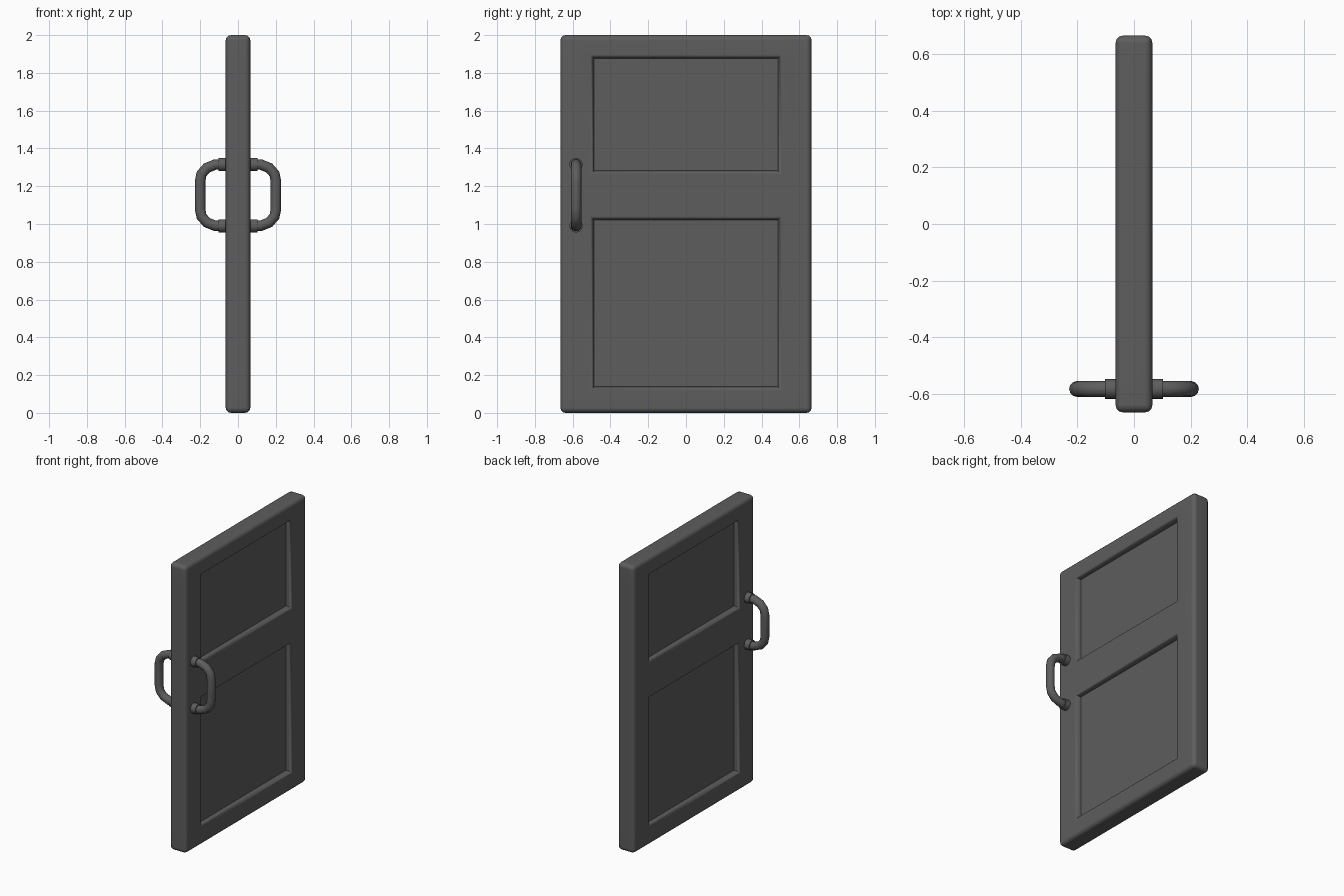
import bpy, bmesh, math

if "Cube" in bpy.data.objects:
    bpy.data.objects.remove(bpy.data.objects["Cube"])

HX, HY, H = 0.065, 0.665, 2.0
PANEL_Y = 0.505
PANELS = [(0.12, 1.04), (1.265, 1.895)]
DEPTH = 0.036
HANDLE_Y, Z_LOW, Z_HIGH = -0.582, 0.99, 1.315

dark = bpy.data.materials.new("dark_grey")
dark.diffuse_color = (0.11, 0.11, 0.11, 1)
dark.use_nodes = True
dark.node_tree.nodes["Principled BSDF"].inputs["Base Color"].default_value = dark.diffuse_color


def finish(obj, angle=40):
    obj.data.materials.clear()
    obj.data.materials.append(dark)
    bpy.ops.object.select_all(action='DESELECT')
    obj.select_set(True)
    bpy.context.view_layer.objects.active = obj
    bpy.ops.object.shade_smooth_by_angle(angle=math.radians(angle))


def in_panel(c):
    return abs(c.y) < PANEL_Y and any(a < c.z < b for a, b in PANELS)


# Door slab: rounded block cut into a grid, panels sunk on both faces
def make_slab():
    bm = bmesh.new()
    bmesh.ops.create_cube(bm, size=1)
    bmesh.ops.scale(bm, vec=(2 * HX, 2 * HY, H), verts=bm.verts)
    bmesh.ops.translate(bm, vec=(0, 0, H / 2), verts=bm.verts)
    bmesh.ops.bevel(bm, geom=bm.edges[:], offset=0.027, segments=3,
                    profile=0.5, affect='EDGES')
    cuts = [((0, s * PANEL_Y, 0), (0, 1, 0)) for s in (-1, 1)]
    cuts += [((0, 0, z), (0, 0, 1)) for pair in PANELS for z in pair]
    for co, no in cuts:
        bmesh.ops.bisect_plane(bm, geom=bm.verts[:] + bm.edges[:] + bm.faces[:],
                               plane_co=co, plane_no=no)
    bm.normal_update()
    panels = [f for f in bm.faces
              if abs(f.normal.x) > 0.99 and in_panel(f.calc_center_median())]
    # rounded rim, then steep wall, then a flat strip around the floor
    for width, drop in ((0.012, 0.004), (0.009, 0.012), (0.005, DEPTH - 0.016), (0.006, 0)):
        bmesh.ops.inset_individual(bm, faces=panels, thickness=width, depth=-drop)
    me = bpy.data.meshes.new("door_slab")
    bm.to_mesh(me)
    bm.free()
    obj = bpy.data.objects.new("door_slab", me)
    bpy.context.collection.objects.link(obj)
    finish(obj, 60)
    mod = obj.modifiers.new("even_shading", 'WEIGHTED_NORMAL')
    mod.keep_sharp = True


# Pull handle: round bar swept along a chamfered D path
def make_handle(side, label):
    half = [(0.05, 0), (0.12, 0), (0.165, 0.018), (0.193, 0.05), (0.201, 0.09)]
    path = [(x, Z_LOW + d) for x, d in half]
    path += [(x, Z_HIGH - d) for x, d in reversed(half)]
    cu = bpy.data.curves.new("handle_" + label, 'CURVE')
    cu.dimensions = '3D'
    cu.bevel_depth = 0.028
    cu.bevel_resolution = 4
    cu.use_fill_caps = True
    sp = cu.splines.new('POLY')
    sp.points.add(len(path) - 1)
    for p, (x, z) in zip(sp.points, path):
        p.co = (side * x, HANDLE_Y, z, 1)
    obj = bpy.data.objects.new("handle_" + label, cu)
    bpy.context.collection.objects.link(obj)
    bpy.ops.object.select_all(action='DESELECT')
    obj.select_set(True)
    bpy.context.view_layer.objects.active = obj
    bpy.ops.object.convert(target='MESH')
    finish(bpy.context.object, 50)


# Collar where the handle meets the door
def make_collar(side, z, label):
    bpy.ops.mesh.primitive_cylinder_add(
        vertices=20, radius=0.035, depth=0.05,
        location=(side * 0.077, HANDLE_Y, z), rotation=(0, math.pi / 2, 0))
    obj = bpy.context.object
    obj.name = "handle_collar_" + label
    finish(obj)


make_slab()
for side, label in ((-1, "left"), (1, "right")):
    make_handle(side, label)
    make_collar(side, Z_LOW, label + "_lower")
    make_collar(side, Z_HIGH, label + "_upper")
